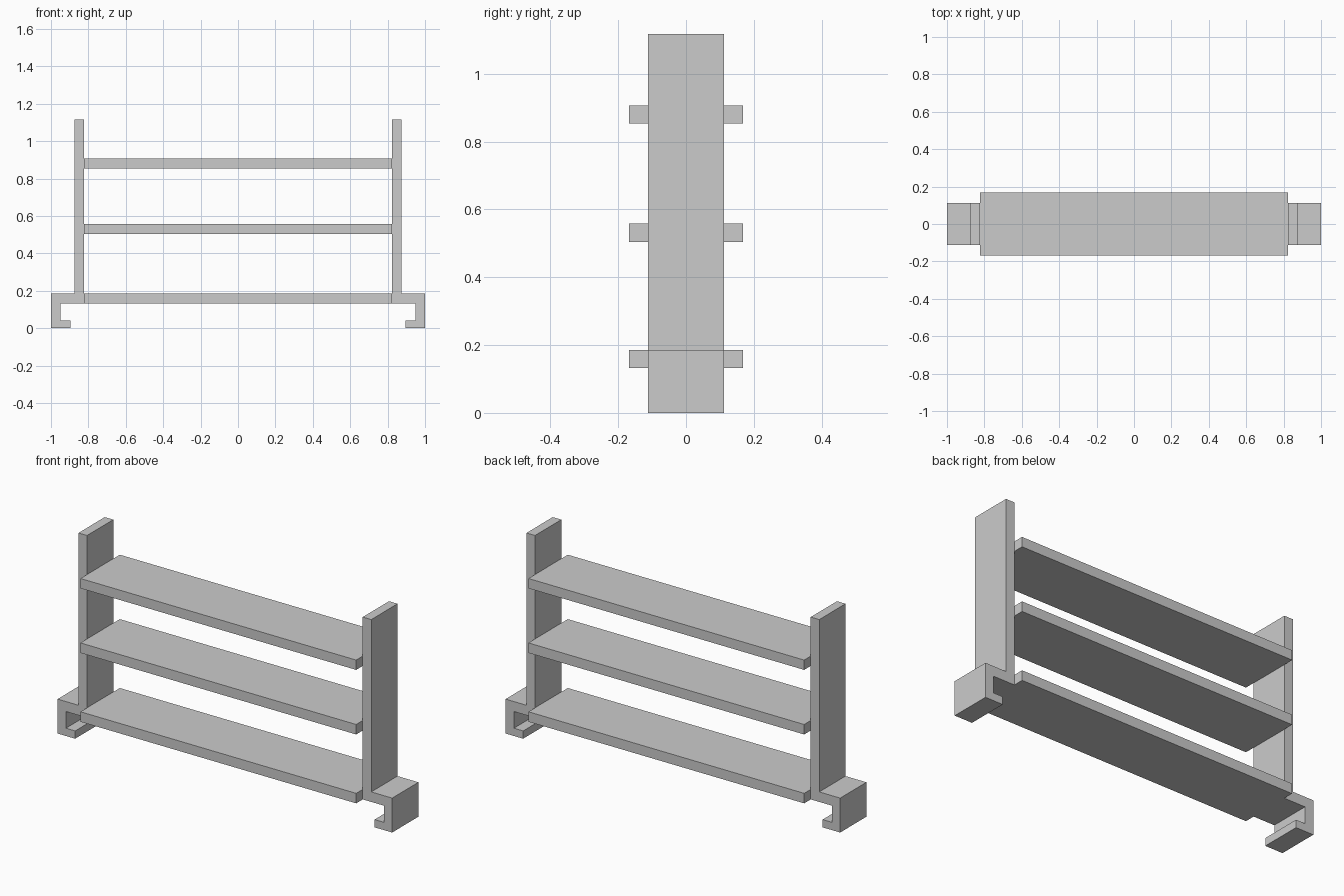
import bpy, bmesh

if "Cube" in bpy.data.objects:
    bpy.data.objects.remove(bpy.data.objects["Cube"])

HALF_X = 0.824   # inner face of the posts and shelf ends
POST_Y = 0.112
SHELF_Y = 0.168


def extrude_profile(name, points, half_depth):
    """Extrude an x/z outline symmetrically along y."""
    bm = bmesh.new()
    face = bm.faces.new([bm.verts.new((x, -half_depth, z)) for x, z in points])
    new = bmesh.ops.extrude_face_region(bm, geom=[face])["geom"]
    verts = [v for v in new if isinstance(v, bmesh.types.BMVert)]
    bmesh.ops.translate(bm, verts=verts, vec=(0, 2 * half_depth, 0))
    bmesh.ops.recalc_face_normals(bm, faces=bm.faces)
    mesh = bpy.data.meshes.new(name)
    bm.to_mesh(mesh)
    bm.free()
    obj = bpy.data.objects.new(name, mesh)
    bpy.context.collection.objects.link(obj)
    return obj


# Upright post with hooked clamp foot, one outline for each side
bracket = [
    (HALF_X, 0.132), (0.95, 0.132), (0.95, 0.042), (0.895, 0.042),
    (0.895, 0), (1, 0), (1, 0.186), (0.875, 0.186),
    (0.875, 1.117), (HALF_X, 1.117),
]
for side, sign in (("left", -1), ("right", 1)):
    extrude_profile(f"{side}_post_with_hook",
                    [(sign * x, z) for x, z in bracket], POST_Y)

# Three shelves between the posts
for name, low, high in (("bottom_shelf", 0.132, 0.186),
                        ("middle_shelf", 0.504, 0.558),
                        ("top_shelf", 0.853, 0.906)):
    extrude_profile(name, [(-HALF_X, low), (HALF_X, low),
                           (HALF_X, high), (-HALF_X, high)], SHELF_Y)
